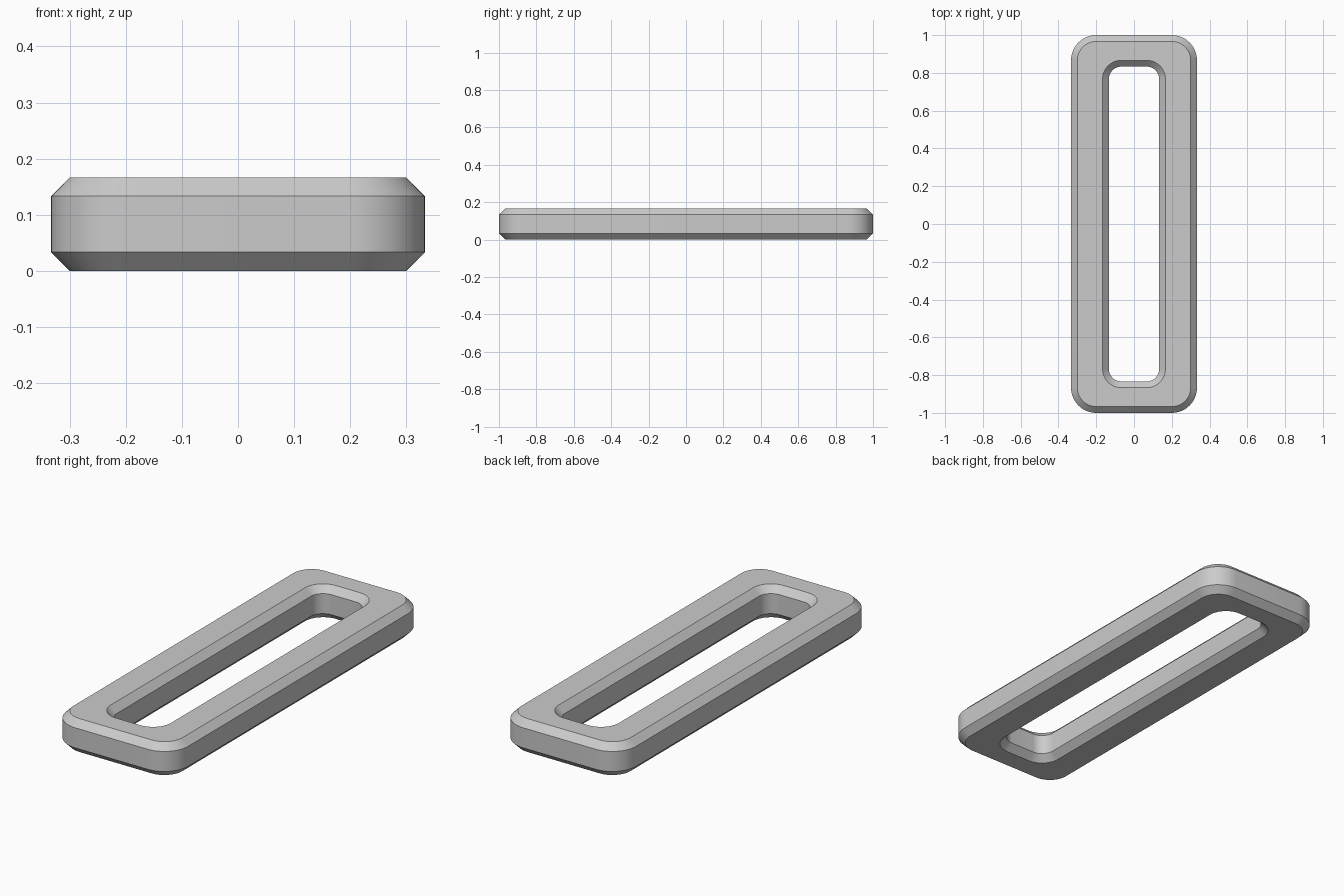
import bpy
import bmesh
import math

if "Cube" in bpy.data.objects:
    bpy.data.objects.remove(bpy.data.objects["Cube"])

SEGMENTS = 12  # steps per rounded corner


def rounded_ring(bm, cx, cy, radius, z):
    """Loop of vertices round a rectangle whose corner centres are (+-cx, +-cy)."""
    ring = []
    for quarter, (sx, sy) in enumerate([(1, 1), (-1, 1), (-1, -1), (1, -1)]):
        for i in range(SEGMENTS + 1):
            a = (quarter + i / SEGMENTS) * math.pi / 2
            ring.append(bm.verts.new((sx * cx + radius * math.cos(a),
                                      sy * cy + radius * math.sin(a), z)))
    return ring


# Chamfered cross-section, going up the outside and down the slot
H, C = 1 / 6, 1 / 30
OUTER, INNER = (0.2, 1 - 0.4 / 3), (0.2 / 3, 2.3 / 3)
R_OUT, R_IN = 0.4 / 3, 0.2 / 3
section = [
    (OUTER, R_OUT - C, 0), (OUTER, R_OUT, C),
    (OUTER, R_OUT, H - C), (OUTER, R_OUT - C, H),
    (INNER, R_IN + C, H), (INNER, R_IN, H - C),
    (INNER, R_IN, C), (INNER, R_IN + C, 0),
]

# Frame: sweep the section round the rounded rectangle
bm = bmesh.new()
rings = [rounded_ring(bm, cx, cy, r, z) for (cx, cy), r, z in section]
for k, low in enumerate(rings):
    high = rings[(k + 1) % len(rings)]
    for i in range(len(low)):
        j = (i + 1) % len(low)
        bm.faces.new((low[i], low[j], high[j], high[i]))
bmesh.ops.recalc_face_normals(bm, faces=bm.faces)

mesh = bpy.data.meshes.new("slotted_frame")
bm.to_mesh(mesh)
bm.free()
frame = bpy.data.objects.new("slotted_frame", mesh)
bpy.context.collection.objects.link(frame)

# Plain grey finish
grey = bpy.data.materials.new("light_grey")
grey.diffuse_color = (0.6, 0.6, 0.6, 1)
grey.use_nodes = True
grey.node_tree.nodes["Principled BSDF"].inputs["Base Color"].default_value = grey.diffuse_color
mesh.materials.append(grey)

# Smooth corners, crisp chamfer edges
bpy.context.view_layer.objects.active = frame
frame.select_set(True)
bpy.ops.object.shade_smooth_by_angle(angle=math.radians(30))
